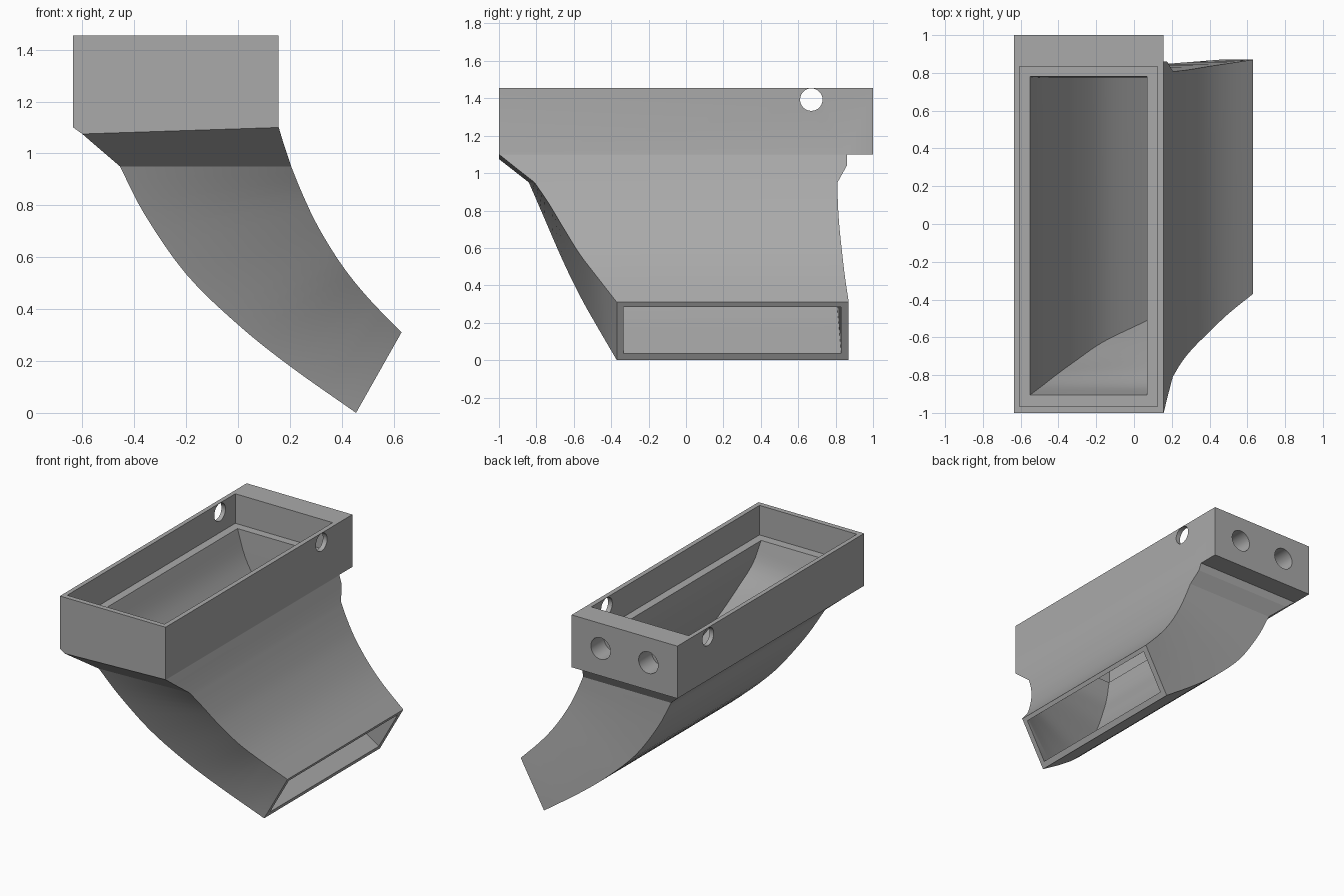
import bpy, bmesh, math
from mathutils import Vector

if "Cube" in bpy.data.objects:
    bpy.data.objects.remove(bpy.data.objects["Cube"])

grey = bpy.data.materials.new("plain grey")
grey.diffuse_color = (0.4, 0.4, 0.4, 1)
grey.use_nodes = True
grey.node_tree.nodes["Principled BSDF"].inputs["Base Color"].default_value = grey.diffuse_color


def finish(name, bm):
    bmesh.ops.triangulate(bm, faces=bm.faces[:])
    bmesh.ops.recalc_face_normals(bm, faces=bm.faces[:])
    me = bpy.data.meshes.new(name)
    bm.to_mesh(me)
    bm.free()
    me.materials.append(grey)
    ob = bpy.data.objects.new(name, me)
    bpy.context.collection.objects.link(ob)
    return ob


def box(name, lo, hi):
    bm = bmesh.new()
    bmesh.ops.create_cube(bm, size=1)
    for v in bm.verts:
        v.co = [a + (b - a) * (c + 0.5) for a, b, c in zip(lo, hi, v.co)]
    return finish(name, bm)


def rod(name, centre, radius, length, axis):
    bm = bmesh.new()
    bmesh.ops.create_cone(bm, cap_ends=True, segments=40, radius1=radius,
                          radius2=radius, depth=length)
    turn = Vector((0, 0, 1)).rotation_difference(Vector(axis))
    for v in bm.verts:
        v.co = turn @ v.co + Vector(centre)
    return finish(name, bm)


def smooth_path(rows, steps):
    """Catmull-Rom interpolation through rows of numbers."""
    p = [Vector(r) for r in rows]
    p = [2 * p[0] - p[1]] + p + [2 * p[-1] - p[-2]]
    out = []
    for a, b, c, d in zip(p, p[1:], p[2:], p[3:]):
        for k in range(steps):
            t = k / steps
            out.append(0.5 * (2 * b + (c - a) * t + (2 * a - 5 * b + 4 * c - d) * t * t
                              + (3 * b - a - 3 * c + d) * t ** 3))
    return out + [p[-2]]


def loft(name, rows):
    """Each row: left x, z, front y; right x, z, front y; back y."""
    bm = bmesh.new()
    rings = []
    for lx, lz, lf, rx, rz, rf, back in rows:
        rings.append([bm.verts.new(c) for c in
                      ((lx, lf, lz), (rx, rf, rz), (rx, back, rz), (lx, back, lz))])
    for a, b in zip(rings, rings[1:]):
        for i in range(4):
            j = (i + 1) % 4
            bm.faces.new((a[i], a[j], b[j], b[i]))
    bm.faces.new(rings[0])
    bm.faces.new(rings[-1])
    return finish(name, bm)


def boolean(target, other, op):
    m = target.modifiers.new(op.lower(), 'BOOLEAN')
    m.operation, m.solver, m.object = op, 'EXACT', other
    bpy.context.view_layer.objects.active = target
    bpy.ops.object.modifier_apply(modifier=m.name)
    bpy.data.objects.remove(other)


# Rectangular collar
hopper = box("chute_hopper", (-0.635, -1, 1.10), (0.157, 1, 1.455))

# Curved outer chute: faceted neck, then a smooth sweep to the outlet
neck = [(-0.635, 1.10, -1.0, 0.157, 1.10, -1.0, 0.86),
        (-0.60, 1.075, -1.0, 0.158, 1.097, -0.996, 0.86),
        (-0.56, 1.04, -0.955, 0.175, 1.04, -0.925, 0.86)]
sweep = [(-0.455, 0.95, -0.84, 0.205, 0.95, -0.81, 0.81),
         (-0.36, 0.765, -0.76, 0.25, 0.84, -0.735, 0.812),
         (-0.20, 0.535, -0.66, 0.31, 0.715, -0.66, 0.82),
         (0.0, 0.34, -0.565, 0.40, 0.57, -0.57, 0.835),
         (0.20, 0.18, -0.475, 0.50, 0.445, -0.475, 0.85),
         (0.455, 0.0, -0.37, 0.63, 0.31, -0.37, 0.87)]
boolean(hopper, loft("chute_outer", neck + smooth_path(sweep, 4)), 'UNION')

# Passage through the chute, running past both ends
inner = [(-0.55, 1.255, -0.905, 0.07, 1.255, -0.905, 0.78),
         (-0.49, 1.08, -0.86, 0.105, 1.10, -0.86, 0.776),
         (-0.40, 0.92, -0.79, 0.16, 0.95, -0.77, 0.775),
         (-0.31, 0.765, -0.725, 0.21, 0.83, -0.70, 0.778),
         (-0.165, 0.56, -0.625, 0.275, 0.70, -0.625, 0.785),
         (0.03, 0.37, -0.53, 0.37, 0.545, -0.535, 0.80),
         (0.22, 0.215, -0.44, 0.475, 0.42, -0.44, 0.815),
         (0.475, 0.035, -0.335, 0.615, 0.285, -0.335, 0.83)]
top = (-0.55, 1.30, -0.905, 0.07, 1.30, -0.905, 0.78)
end = (0.562, -0.014, -0.335, 0.702, 0.236, -0.335, 0.83)
boolean(hopper, loft("passage", [top] + smooth_path(inner, 4) + [end]), 'DIFFERENCE')

# Collar recess leaving a ledge
boolean(hopper, box("recess", (-0.605, -0.965, 1.255), (0.125, 0.835, 1.6)), 'DIFFERENCE')

# Cross hole through both side walls, and two blind holes in the back wall
boolean(hopper, rod("cross_hole", (-0.24, 0.67, 1.393), 0.06, 1.4, (1, 0, 0)), 'DIFFERENCE')
for x in (-0.06, -0.418):
    boolean(hopper, rod("back_hole", (x, 0.98, 1.285), 0.073, 0.24, (0, 1, 0)), 'DIFFERENCE')

hopper.select_set(True)
bpy.context.view_layer.objects.active = hopper
bpy.ops.object.shade_smooth_by_angle(angle=math.radians(25))
